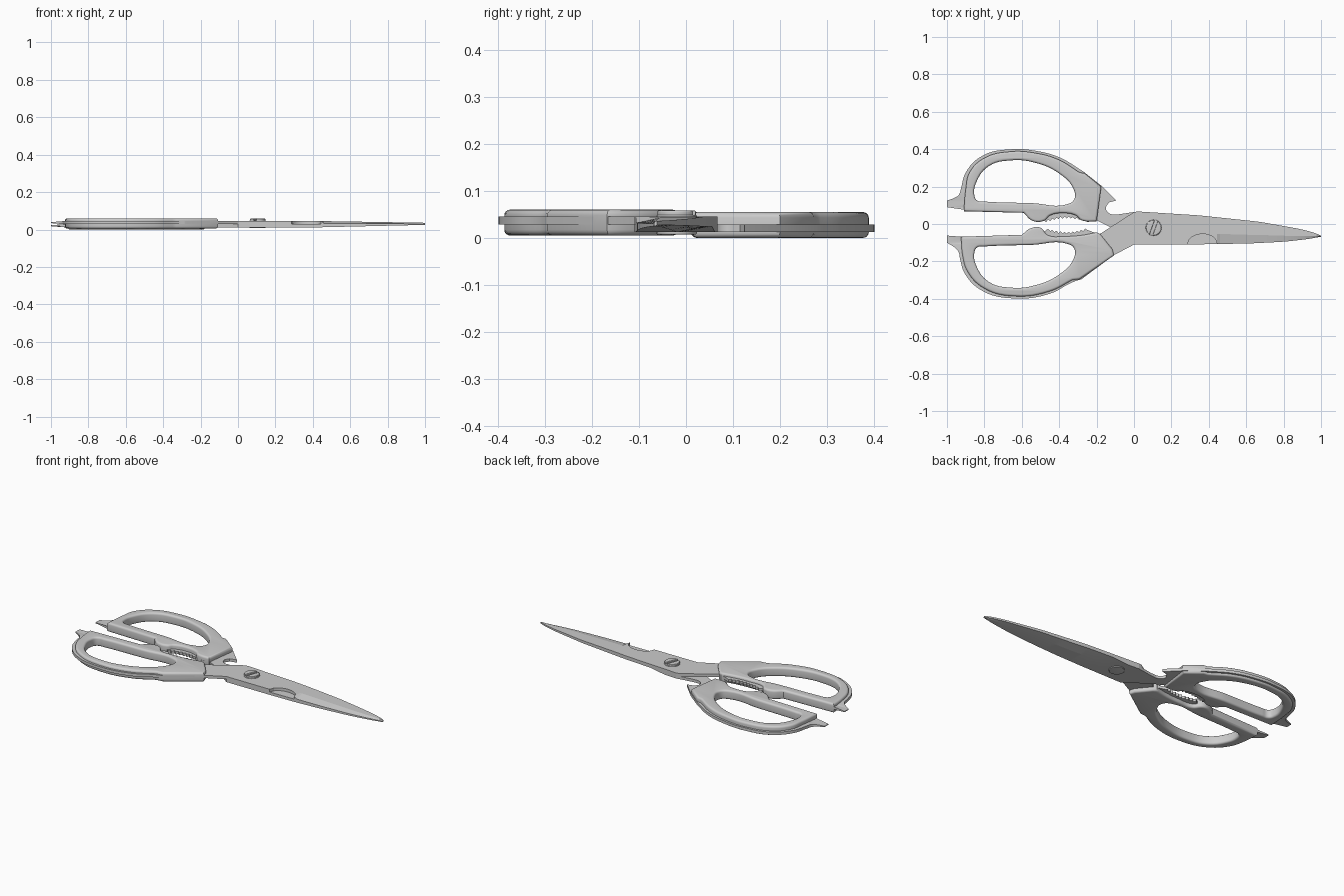
import bpy, bmesh, math

if "Cube" in bpy.data.objects:
    bpy.data.objects.remove(bpy.data.objects["Cube"])


def finish(ob, angle=35):
    bpy.ops.object.select_all(action='DESELECT')
    ob.select_set(True)
    bpy.context.view_layer.objects.active = ob
    if ob.type == 'CURVE':
        bpy.ops.object.convert(target='MESH')
    ob = bpy.context.view_layer.objects.active
    bm = bmesh.new()
    bm.from_mesh(ob.data)
    bmesh.ops.remove_doubles(bm, verts=bm.verts, dist=1e-5)
    bmesh.ops.recalc_face_normals(bm, faces=bm.faces)
    bm.to_mesh(ob.data)
    bm.free()
    bpy.ops.object.shade_smooth_by_angle(angle=math.radians(angle))
    return ob


def plate(name, loops, z0, z1, bevel=0.0, res=6):
    """Filled outline extruded from z0 to z1; a third value marks a sharp corner."""
    cu = bpy.data.curves.new(name, 'CURVE')
    cu.dimensions, cu.fill_mode = '2D', 'BOTH'
    cu.resolution_u = res
    cu.bevel_depth, cu.bevel_resolution = bevel, 3
    cu.extrude, cu.offset = (z1 - z0) / 2 - bevel, -bevel
    for pts in loops:
        sp = cu.splines.new('BEZIER')
        sp.bezier_points.add(len(pts) - 1)
        sp.use_cyclic_u = True
        for bp, p in zip(sp.bezier_points, pts):
            bp.co = (p[0], p[1], 0)
            kind = 'VECTOR' if len(p) > 2 else 'AUTO'
            bp.handle_left_type = bp.handle_right_type = kind
    ob = bpy.data.objects.new(name, cu)
    bpy.context.collection.objects.link(ob)
    ob.location.z = (z0 + z1) / 2
    return finish(ob)


def lerp(table, x):
    for (xa, ya), (xb, yb) in zip(table, table[1:]):
        if x <= xb:
            return ya + (yb - ya) * (x - xa) / (xb - xa)
    return table[-1][1]


def smooth(table, x):
    return sum(lerp(table, min(1, max(0, x + d))) for d in (-.02, 0, .02)) / 3


def sharp(pts):
    return [(x, y, 1) for x, y in pts]


def teeth(base, sag):
    n = 20
    return [(-0.25 - 0.22 * i / n,
             base + sag * math.sin(math.pi * i / n) + (0.005 if i % 2 else -0.005), 1)
            for i in range(n + 1)]


# blades: lofted sections with a ground cutting edge
UPPER = [(0, .064), (.02, .067), (.35, .046), (.67, .012), (.885, -.026), (.96, -.045), (1, -.062)]
LOWER = [(0, -.11), (.28, -.11), (.45, -.107), (.62, -.104), (.8, -.095), (.92, -.082), (1, -.068)]
INNER = 0.0285


def blade(name, edge, spine, outer, tip, notch):
    bm = bmesh.new()
    xs = [0, .02, .1, .2, .28] + [.285 + .01 * i for i in range(17)] + [.46 + .03 * i for i in range(18)] + [.985, 1]
    rings = []
    for x in xs:
        ye, ys = lerp(edge, x), lerp(spine, x)
        if .05 < x < .97:
            ye, ys = smooth(edge, x), smooth(spine, x)
        zt = outer if x < .45 else outer + (tip - outer) * (x - .45) / .55
        ground = x > .45 or not notch
        ym = ye + (ys - ye) * .38
        if notch and .285 <= x <= .446:
            ye += .055 * math.sqrt(max(0, 1 - ((x - .365) / .08) ** 2))
            ym = max(ym, ye + .01)
        k = min(1, max(0, (x - .1) / .1)) if ground else 0
        ze = zt + (INNER - zt) * .75 * k
        prof = [(ye, INNER), (ye, ze), (ym, zt), (ys, zt), (ys, INNER)]
        rings.append([bm.verts.new((x, y, z)) for y, z in prof])
    for a, b in zip(rings, rings[1:]):
        for i in range(5):
            j = (i + 1) % 5
            bm.faces.new((a[i], a[j], b[j], b[i]))
    bm.faces.new(rings[0])
    bm.faces.new(rings[-1])
    me = bpy.data.meshes.new(name)
    bm.to_mesh(me)
    bm.free()
    ob = bpy.data.objects.new(name, me)
    bpy.context.collection.objects.link(ob)
    return finish(ob, 12)


blade("upper_blade", LOWER, UPPER, .045, .036, True)
blade("lower_blade", UPPER, LOWER, .012, .025, False)

# grip holes
hole_front = [(-.853, -.15), (-.84, -.23), (-.775, -.31), (-.66, -.34), (-.53, -.328), (-.4, -.27),
              (-.325, -.19), (-.318, -.135), (-.35, -.108), (-.55, -.112), (-.8, -.12), (-.838, -.125)]
hole_back = [(x, -y) for x, y in hole_front]


def grow(pts, sy, d=.015):
    cx, cy = -.59, .21 * sy
    return [(x + d * (1 if x > cx else -1), y + d * (1 if y > cy else -1)) for x, y in pts]


# metal tangs: rim, pry tail, gripping teeth and hook
rim_front = [(-.93, -.19, 1), (-.905, -.265), (-.81, -.358), (-.64, -.398), (-.45, -.373), (-.33, -.312), (-.28, -.295, 1)]
tang_front = (sharp([(0, -.11), (0, .064), (-.185, -.055)]) + teeth(-.027, -.02)
              + sharp([(-.5, -.06), (-.92, -.068), (-1, -.062), (-1, -.1)]) + [(-.96, -.125), (-.94, -.145)]
              + rim_front + sharp([(-.11, -.168)]))
rim_back = [(-.925, .19, 1), (-.9, .275), (-.81, .365), (-.65, .4), (-.53, .392), (-.4, .357), (-.27, .28, 1)]
tang_back = (sharp([(0, -.11), (-.13, -.015), (-.2, .02)]) + teeth(.015, .02)
             + sharp([(-.5, .04), (-.6, .07), (-.9, .075), (-1, .09), (-1, .125)]) + [(-.96, .14), (-.937, .155)]
             + rim_back + sharp([(-.175, .205), (-.095, .125), (-.135, .115)])
             + [(-.15, .082), (-.13, .056), (-.08, .052, 1), (0, .064, 1)])
for name, out, hole, z0, z1 in (("front_tang", tang_front, grow(hole_front, -1), INNER, .045),
                                ("back_tang", tang_back, grow(hole_back, 1), .012, INNER)):
    ob = plate(name, [out, hole], z0, z1)
    for v in ob.data.vertices:      # pry tails thin to a chisel end
        if v.co.x < -.93:
            v.co.z *= 1 - .7 * (-.93 - v.co.x) / .07

# moulded handles
handle_front = [(-.917, -.165), (-.925, -.068, 1), (-.6, -.058, 1), (-.55, -.022), (-.5, -.02), (-.46, -.06),
                (-.37, -.066), (-.28, -.06), (-.2, -.045, 1), (-.18, -.055, 1), (-.115, -.135, 1),
                (-.107, -.168, 1), (-.29, -.295, 1), (-.33, -.3, 1), (-.45, -.36), (-.64, -.386),
                (-.8, -.345), (-.89, -.255)]
handle_back = [(-.9, .185), (-.91, .068, 1), (-.59, .06, 1), (-.54, .016), (-.48, .018), (-.45, .045),
               (-.37, .058), (-.31, .045), (-.28, .02), (-.2, .014, 1), (-.175, .2, 1), (-.265, .272, 1),
               (-.29, .275, 1), (-.4, .343), (-.53, .38), (-.665, .387), (-.8, .353), (-.88, .275)]
plate("front_handle", [handle_front, hole_front], .005, .06, .012)
plate("back_handle", [handle_back, hole_back], 0, .055, .012)

# pivot screw with a slotted head
PX, PY, R = .105, -.02, .043


def disc(name, r, z0, z1, a0=0, a1=360, n=24):
    k = n if a1 - a0 == 360 else n + 1
    pts = [(PX + r * math.cos(math.radians(a0 + (a1 - a0) * i / n)),
            PY + r * math.sin(math.radians(a0 + (a1 - a0) * i / n)), 1) for i in range(k)]
    return plate(name, [pts], z0, z1, .003, 1)


disc("pivot_screw", R, .007, .049)
for i in range(2):
    disc("screw_head_half_%d" % (i + 1), R - .002, .046, .058, 82 + 180 * i, 238 + 180 * i, 14)
